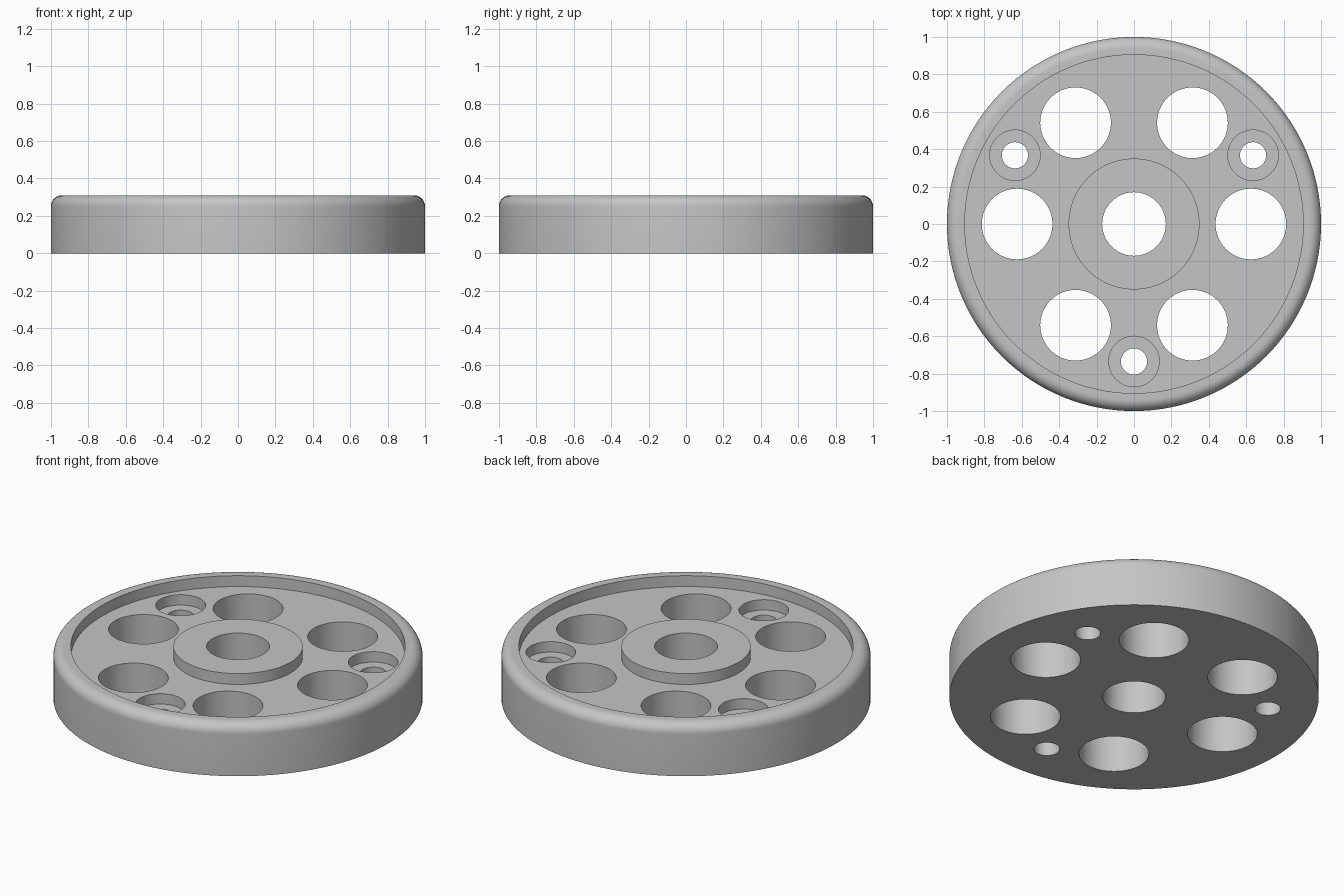
import bpy
import bmesh
from math import cos, sin, pi, radians

cube = bpy.data.objects.get("Cube")
if cube:
    bpy.data.objects.remove(cube, do_unlink=True)

HEIGHT = 0.31
FLOOR = 0.245        # recessed web between rim and hub
SEAT = 0.183         # bottom of the counterbores
FILLET = 0.06

grey = bpy.data.materials.new("plain_grey")
grey.use_nodes = True
colour = (0.56, 0.56, 0.56, 1)
grey.diffuse_color = colour
grey.node_tree.nodes["Principled BSDF"].inputs["Base Color"].default_value = colour


def add_turned(bm, profile, segments, centre=(0, 0)):
    """Turn a bottom-to-top (radius, z) profile into a closed solid."""
    rings = []
    for r, z in profile:
        rings.append([bm.verts.new((centre[0] + r * cos(2 * pi * i / segments),
                                    centre[1] + r * sin(2 * pi * i / segments), z))
                      for i in range(segments)])
    for low, high in zip(rings, rings[1:]):
        for i in range(segments):
            j = (i + 1) % segments
            bm.faces.new((low[i], low[j], high[j], high[i]))
    bm.faces.new(rings[0][::-1])
    bm.faces.new(rings[-1])


def make_object(name, bm):
    mesh = bpy.data.meshes.new(name)
    bm.to_mesh(mesh)
    bm.free()
    obj = bpy.data.objects.new(name, mesh)
    bpy.context.collection.objects.link(obj)
    mesh.materials.append(grey)
    return obj


def polar(radius, degrees):
    return radius * cos(radians(degrees)), radius * sin(radians(degrees))


# Turned body: flat base, rounded rim, recessed web and raised hub
fillet = [(1 - FILLET + FILLET * cos(a), HEIGHT - FILLET + FILLET * sin(a))
          for a in (pi / 2 * i / 10 for i in range(11))]
profile = [(1, 0)] + fillet + [(0.905, HEIGHT), (0.905, FLOOR),
                               (0.35, FLOOR), (0.35, HEIGHT)]
bm = bmesh.new()
add_turned(bm, profile, 128)
disc = make_object("wheel_disc", bm)

# Cutters: centre bore, six lightening holes, three counterbored bolt holes
bm = bmesh.new()
add_turned(bm, [(0.17, -0.1), (0.17, 0.5)], 64)
for k in range(6):
    add_turned(bm, [(0.189, -0.1), (0.189, 0.5)], 64, polar(0.625, 60 * k))
for k in range(3):
    add_turned(bm, [(0.07, -0.1), (0.07, SEAT), (0.135, SEAT), (0.135, 0.5)],
               48, polar(0.735, 30 + 120 * k))
cutter = make_object("hole_cutters", bm)
cutter.hide_render = True

# Cut the holes, then drop the cutters
cut = disc.modifiers.new("holes", 'BOOLEAN')
cut.operation = 'DIFFERENCE'
cut.solver = 'EXACT'
cut.object = cutter
bpy.ops.object.select_all(action='DESELECT')
disc.select_set(True)
bpy.context.view_layer.objects.active = disc
bpy.ops.object.modifier_apply(modifier=cut.name)
bpy.data.objects.remove(cutter, do_unlink=True)

bpy.ops.object.shade_smooth_by_angle(angle=radians(30))
